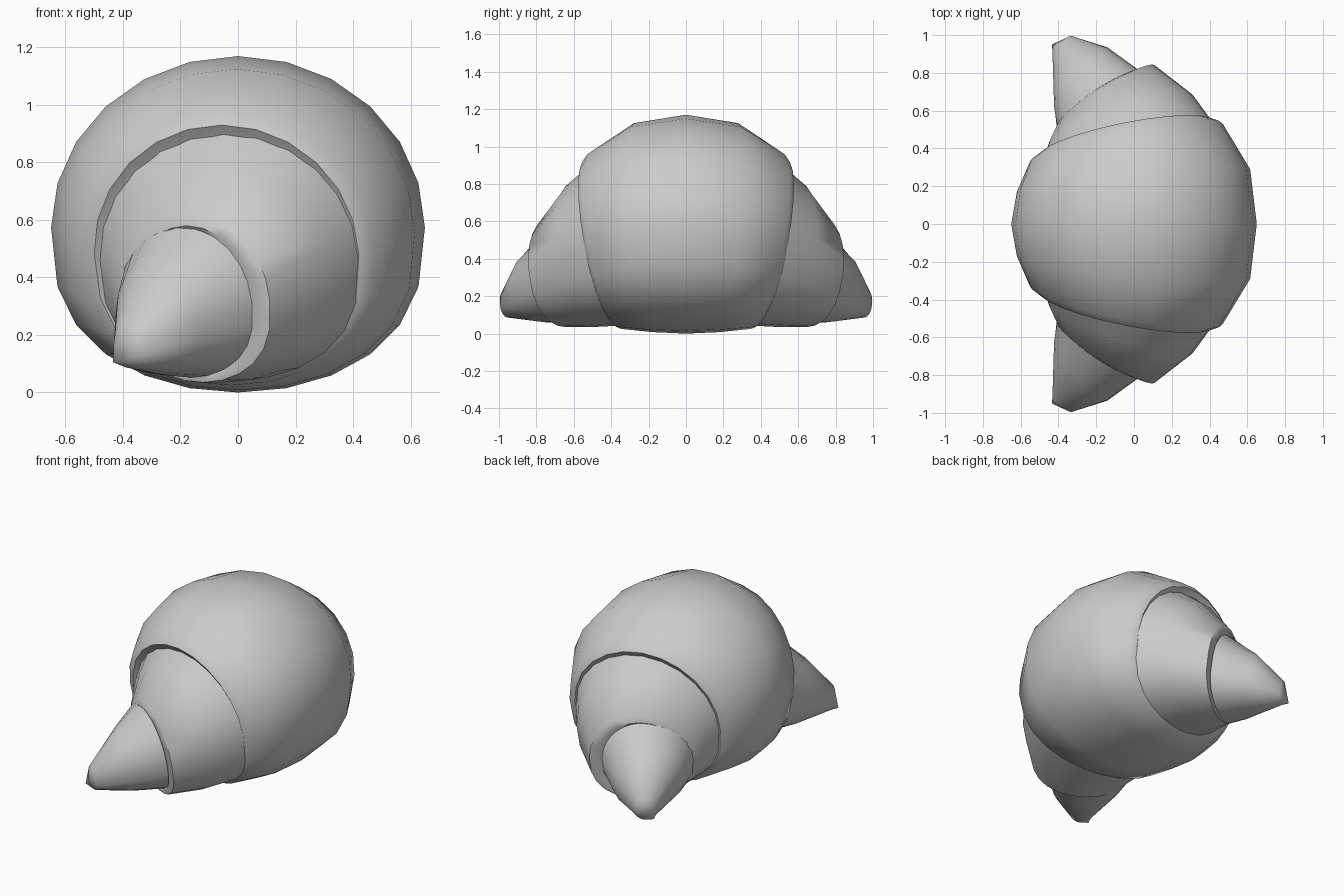
import bpy, bmesh, math
from mathutils import Vector

if "Cube" in bpy.data.objects:
    bpy.data.objects.remove(bpy.data.objects["Cube"])

SIDES = 24


def ring(inner, outer, z0, z1, lean):
    """Dough cross-section standing between two plan points, flattened underneath."""
    a, b = Vector(inner), Vector(outer)
    mid, half = (a + b) / 2, (b - a) / 2
    normal = Vector((-half.y, half.x)).normalized()
    zc = z0 + (z1 - z0) * 0.49
    pts = []
    for i in range(SIDES):
        t = 2 * math.pi * i / SIDES
        c, s = math.cos(t), math.sin(t)
        if s >= 0:
            z = zc + (z1 - zc) * s
        else:
            s = -abs(s) ** 0.76
            z = zc + (zc - z0) * s
        p = mid + half * c + normal * lean * s
        pts.append(Vector((p.x, p.y, z)))
    return pts


def mirrored(pts):
    return [Vector((p.x, -p.y, p.z)) for p in pts]


def loft(name, rings, tip=None):
    bm = bmesh.new()
    loops = [[bm.verts.new(p) for p in r] for r in rings]
    for a, b in zip(loops, loops[1:]):
        for i in range(SIDES):
            j = (i + 1) % SIDES
            bm.faces.new((a[i], a[j], b[j], b[i]))
    bm.faces.new(loops[0])
    if tip:
        v = bm.verts.new(tip)
        for i in range(SIDES):
            bm.faces.new((loops[-1][i], loops[-1][(i + 1) % SIDES], v))
    else:
        bm.faces.new(loops[-1])
    bmesh.ops.recalc_face_normals(bm, faces=bm.faces)
    mesh = bpy.data.meshes.new(name)
    bm.to_mesh(mesh)
    bm.free()
    ob = bpy.data.objects.new(name, mesh)
    bpy.context.collection.objects.link(ob)
    bpy.ops.object.select_all(action='DESELECT')
    ob.select_set(True)
    bpy.context.view_layer.objects.active = ob
    bpy.ops.object.shade_smooth_by_angle(angle=math.radians(50))


# Central roll, ending in a folded lip on each side
middle = ring((-0.65, 0), (0.65, 0), 0, 1.17, 0)
half = [
    ring((-0.62, 0.17), (0.615, 0.29), 0.008, 1.125, 0.05),
    ring((-0.555, 0.32), (0.47, 0.53), 0.025, 0.975, 0.08),
    ring((-0.50, 0.36), (0.42, 0.545), 0.05, 0.93, 0.085),
    ring((-0.40, 0.30), (0.34, 0.45), 0.14, 0.80, 0.06),
]
loft("centre_roll", [mirrored(r) for r in reversed(half)] + [middle] + half)

# Outer rolls
roll = [
    ring((-0.50, 0.29), (0.475, 0.46), 0.045, 0.96, 0.07),
    ring((-0.45, 0.43), (0.31, 0.685), 0.035, 0.80, 0.06),
    ring((-0.40, 0.53), (0.11, 0.84), 0.035, 0.62, 0.045),
    ring((-0.37, 0.555), (0.06, 0.82), 0.06, 0.58, 0.045),
    ring((-0.30, 0.52), (0.0, 0.71), 0.12, 0.50, 0.03),
]

# Pointed ends
end = [
    ring((-0.405, 0.48), (0.08, 0.775), 0.05, 0.62, 0.04),
    ring((-0.42, 0.61), (-0.14, 0.935), 0.06, 0.44, 0.04),
    ring((-0.432, 0.92), (-0.33, 0.995), 0.085, 0.235, 0.01),
]

for side, flip in (("front", True), ("back", False)):
    f = mirrored if flip else (lambda r: r)
    loft(side + "_roll", [f(r) for r in roll])
    loft(side + "_tip", [f(r) for r in end], (-0.435, -0.95 if flip else 0.95, 0.105))
